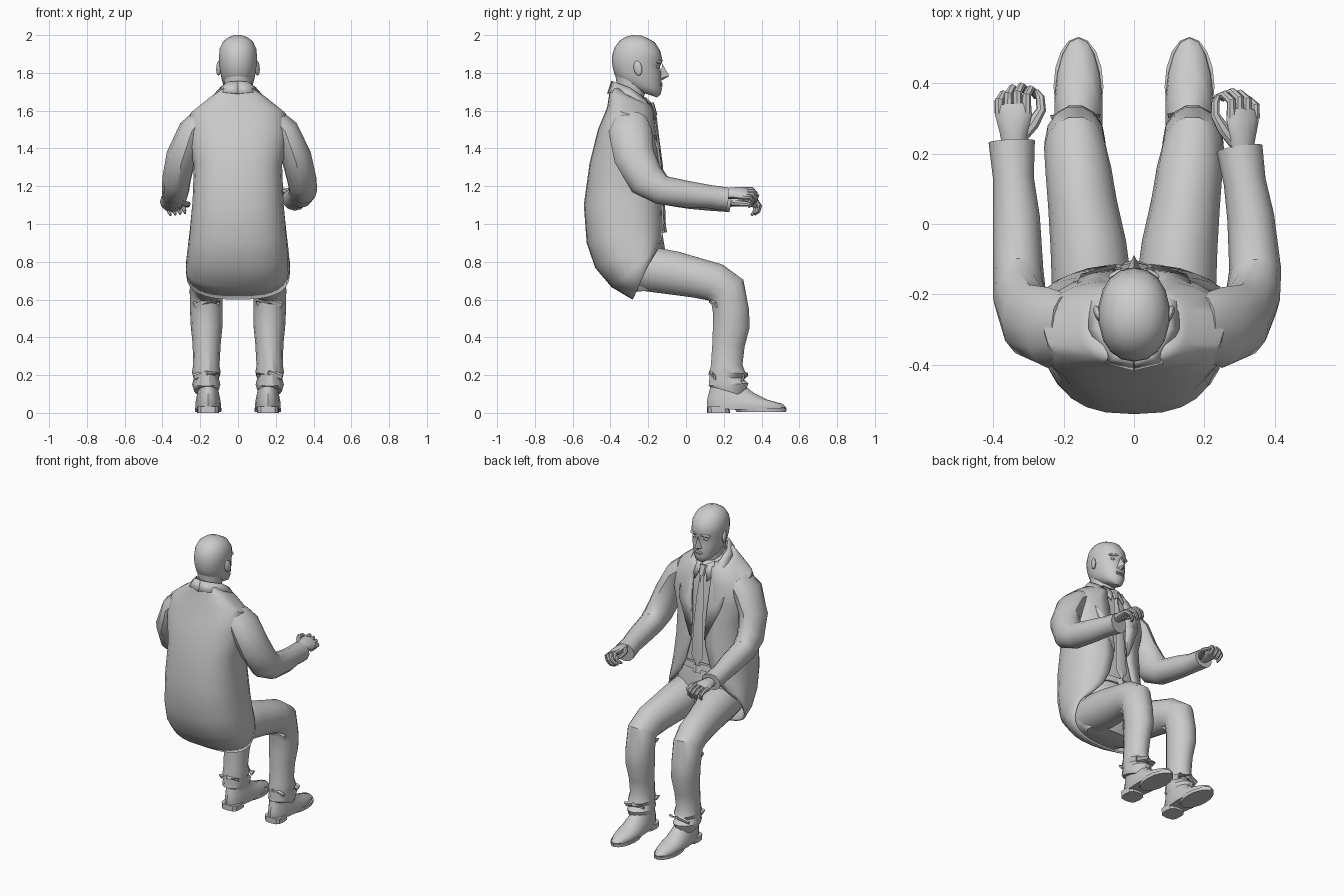
import bpy, bmesh, math
from mathutils import Vector, Matrix

X = Vector((1, 0, 0))


def make(name, verts, faces, mat=None, angle=35, solid=0):
    me = bpy.data.meshes.new(name)
    me.from_pydata([tuple(v) for v in verts], [], faces)
    bm = bmesh.new()
    bm.from_mesh(me)
    if mat:
        bmesh.ops.transform(bm, matrix=mat, verts=bm.verts)
    bmesh.ops.recalc_face_normals(bm, faces=bm.faces)
    bm.to_mesh(me)
    bm.free()
    for p in me.polygons:
        p.use_smooth = True
    me.set_sharp_from_angle(angle=math.radians(angle))
    ob = bpy.data.objects.new(name, me)
    bpy.context.collection.objects.link(ob)
    if solid:
        m = ob.modifiers.new("thickness", 'SOLIDIFY')
        m.thickness, m.offset = solid, 0
    return ob


def loft(name, rings, closed=True, caps=True, **kw):
    n = len(rings[0])
    verts = [p for r in rings for p in r]
    faces = []
    for i in range(len(rings) - 1):
        for j in range(n if closed else n - 1):
            k = (j + 1) % n
            faces.append((i * n + j, i * n + k, (i + 1) * n + k, (i + 1) * n + j))
    if caps and closed:
        faces += [tuple(range(n)), tuple(range(len(verts) - n, len(verts)))]
    return make(name, verts, faces, **kw)


def tube(name, path, n=12, power=2, **kw):
    """Path of (x, y, z, half width, half height)."""
    pts = [Vector(p[:3]) for p in path]
    rings = []
    for i, p in enumerate(pts):
        a = (p - pts[i - 1]).normalized() if i else Vector()
        b = (pts[i + 1] - p).normalized() if i < len(pts) - 1 else Vector()
        t = (a + b).normalized()
        s = (X - t * t.x).normalized()
        u = s.cross(t)
        ring = []
        for j in range(n):
            w = 2 * math.pi * j / n
            ring.append(p + s * path[i][3] * spow(math.cos(w), power) + u * path[i][4] * spow(math.sin(w), power))
        rings.append(ring)
    return loft(name, rings, **kw)


def spow(v, power):
    return math.copysign(abs(v) ** (2 / power), v)


def slices(data, n=16, power=2.0, cx=0, scale=1.0, gaps=None):
    """Cross-sections of (back y, back z, front y, front z, half width)."""
    rings = []
    for i, (yb, zb, yf, zf, rx) in enumerate(data):
        c = Vector((cx, (yb + yf) / 2, (zb + zf) / 2))
        d = Vector((0, (yf - yb) / 2, (zf - zb) / 2))
        w0 = math.asin((gaps[i] / rx) ** (power / 2)) if gaps else 0
        ring = []
        for j in range(n):
            w = w0 + (2 * math.pi - 2 * w0) * j / (n - 1 if gaps else n)
            ring.append(c + scale * (X * rx * spow(math.sin(w), power) + d * spow(math.cos(w), power)))
        rings.append(ring)
    return rings


def ellipsoid(name, loc, size, rot=(0, 0, 0)):
    bpy.ops.mesh.primitive_uv_sphere_add(segments=10, ring_count=7, location=loc, rotation=rot)
    ob = bpy.context.object
    ob.name, ob.scale = name, size
    for p in ob.data.polygons:
        p.use_smooth = True


def flip(path, s):
    return [(s * p[0],) + tuple(p[1:]) for p in path]


# jacket: open-fronted shell
jacket = [(-.39, 1.73, -.20, 1.65, .085), (-.40, 1.69, -.178, 1.61, .15),
          (-.412, 1.615, -.165, 1.53, .25), (-.46, 1.50, -.15, 1.42, .262),
          (-.505, 1.32, -.135, 1.30, .228), (-.535, 1.10, -.125, 1.15, .235),
          (-.52, .90, -.12, 1.02, .25), (-.475, .77, -.12, .94, .262),
          (-.39, .67, -.13, .89, .27), (-.28, .605, -.16, .87, .268)]
gaps = [.05, .06, .065, .06, .05, .055, .09, .13, .18, .21]
loft("jacket", slices(jacket, 25, 2.6, gaps=gaps), closed=False, solid=.012)

# shirt, trouser seat and belt
loft("shirt", slices(jacket[:7], 20, 2.6, scale=.93))
loft("trouser_seat", slices([(-.49, .92, -.13, .98, .20), (-.45, .80, -.11, .86, .215),
                             (-.38, .68, -.11, .74, .21), (-.28, .64, -.16, .65, .17)], 18, 2.4))
loft("belt", slices([(-.49, .95, -.123, 1.01, .21), (-.49, .91, -.118, .97, .21)], 18, 2.4))
tube("buckle", [(0, -.12, 1.0, .03, .012), (0, -.112, .955, .03, .012)], 4)

# shirt collar and tie
loft("shirt_collar", slices([(-.375, 1.75, -.205, 1.66, .076), (-.39, 1.70, -.18, 1.60, .09)], 16), caps=False, solid=.008)
for s in (1, -1):
    make("collar_wing", flip([(.008, -.185, 1.64), (.06, -.215, 1.67), (.075, -.185, 1.60), (.045, -.155, 1.55)], s),
         [(0, 1, 2, 3)], solid=.008)
tube("tie_knot", [(0, -.185, 1.64, .027, .015), (0, -.165, 1.575, .016, .014)], 8)
tube("tie", [(0, -.17, 1.59, .014, .012), (0, -.15, 1.45, .026, .009), (0, -.13, 1.30, .032, .009),
             (0, -.118, 1.06, .042, .009), (0, -.113, 1.0, .004, .006)], 4)

# lapels with the jacket collar around the neck
inner = [(.05, -.122, 1.18), (.058, -.14, 1.38), (.064, -.165, 1.54), (.082, -.215, 1.66), (.09, -.30, 1.72), (.05, -.375, 1.75), (0, -.39, 1.755)]
outer = [(.055, -.12, 1.19), (.15, -.148, 1.40), (.165, -.185, 1.50), (.125, -.225, 1.63), (.125, -.30, 1.68), (.075, -.395, 1.695), (0, -.412, 1.69)]
for s in (1, -1):
    loft("lapel", [flip(inner, s), flip(outer, s)], closed=False, solid=.012, angle=25)

# neck and head
loft("neck", slices([(-.37, 1.60, -.20, 1.57, .075), (-.362, 1.70, -.225, 1.67, .068), (-.375, 1.80, -.20, 1.73, .075)], 14))
head = [(-.23, 1.695, -.152, 1.67, .028), (-.29, 1.72, -.135, 1.685, .058), (-.35, 1.755, -.128, 1.715, .078),
        (-.378, 1.79, -.13, 1.755, .088), (-.388, 1.83, -.13, 1.79, .096), (-.392, 1.865, -.138, 1.832, .10),
        (-.39, 1.90, -.124, 1.862, .102), (-.378, 1.935, -.135, 1.915, .099), (-.352, 1.97, -.165, 1.962, .08),
        (-.32, 1.99, -.205, 1.985, .052), (-.285, 2.0, -.24, 1.998, .018)]
loft("head", slices(head, 18, 2.15), angle=50)
make("nose", [(0, -.126, 1.85), (-.022, -.135, 1.772), (.022, -.135, 1.772), (0, -.088, 1.783), (0, -.125, 1.762)],
     [(0, 1, 3), (0, 3, 2), (1, 4, 3), (4, 2, 3), (0, 2, 4, 1)])
for z in (1.733, 1.743):
    ellipsoid("lip", (0, -.132, z), (.03, .009, .006))
for s in (1, -1):
    ellipsoid("ear", (s * .102, -.255, 1.825), (.012, .024, .04), (.2, 0, s * -.35))
    ellipsoid("brow", (s * .042, -.141, 1.858), (.034, .012, .008), (0, s * .1, s * -.35))
    ellipsoid("eye", (s * .04, -.15, 1.833), (.016, .011, .008))

# sleeves, bent at the elbow
right_arm = [(.19, -.29, 1.555, .06, .09), (.25, -.295, 1.495, .072, .115), (.308, -.275, 1.36, .08, .108),
             (.338, -.21, 1.235, .078, .10), (.345, -.13, 1.18, .074, .078), (.332, .02, 1.155, .067, .07),
             (.315, .12, 1.145, .06, .062), (.300, .215, 1.132, .066, .062)]
left_arm = [(-.19, -.29, 1.555, .06, .09), (-.245, -.295, 1.495, .072, .115), (-.30, -.275, 1.36, .08, .108),
            (-.325, -.21, 1.24, .076, .10), (-.33, -.13, 1.18, .072, .078), (-.335, .02, 1.15, .067, .07),
            (-.343, .13, 1.13, .058, .06), (-.348, .235, 1.118, .066, .055)]
tube("right_sleeve", right_arm, 12)
tube("left_sleeve", left_arm, 12)

# hands, half curled, each rolled and placed at the wrist
for side, s, loc, roll in (("right", 1, (.307, .215, 1.16), 30), ("left", -1, (-.342, .23, 1.115), 8)):
    m = Matrix.Translation(loc) @ Matrix.Rotation(math.radians(s * roll), 4, 'Y')
    tube(side + "_palm", flip([(0, -.03, 0, .03, .026), (0, .03, .004, .04, .027),
                               (0, .08, .004, .053, .025), (.002, .11, 0, .05, .02)], s), 12, mat=m)
    for i in range(4):
        fx, ln = -.037 + .026 * i, (0, .008, .003, -.014)[i]
        tube(side + "_finger", flip([(fx, .085, .004, .014, .015), (fx, .135 + ln, .004, .0135, .014),
                                     (fx - .008, .153 + ln, -.022, .012, .012), (fx - .014, .145 + ln, -.052, .011, .011),
                                     (fx - .016, .13 + ln, -.066, .006, .007)], s), 8, mat=m)
    tube(side + "_thumb", flip([(-.02, .01, -.006, .014, .016), (-.052, .055, -.014, .019, .017),
                                (-.076, .095, -.02, .014, .013), (-.072, .13, -.026, .013, .012),
                                (-.06, .15, -.03, .006, .006)], s), 8, mat=m)

# trouser legs with folds, and shoes
leg = [(.11, -.38, .775, .10, .10), (.118, -.20, .762, .115, .122), (.13, -.06, .74, .108, .118),
       (.147, .06, .714, .098, .108), (.158, .15, .692, .094, .105), (.168, .218, .648, .088, .105),
       (.168, .238, .54, .086, .098), (.166, .24, .46, .084, .10), (.166, .225, .36, .074, .088),
       (.168, .215, .25, .07, .086), (.168, .222, .215, .076, .098), (.168, .21, .185, .066, .088),
       (.168, .225, .15, .075, .108), (.168, .215, .115, .064, .098)]
for side, s in (("right", 1), ("left", -1)):
    tube(side + "_trouser_leg", flip(leg, s), 14, angle=30)
    # loose cloth folds at knee and ankle
    for y, z, w, h in ((.16, .58, .07, .03), (.15, .20, .062, .02), (.30, .19, .055, .018)):
        tube("trouser_fold", flip([(.10, y, z, .02, .008), (.165, y - .012 if y < .25 else y + .012, z + .012, w * .3, h),
                                   (.232, y, z - .01, .02, .006)], s), 6)
    cx = s * .158
    shoe = [(.115, .022, .525, .012, .066), (.112, .045, .53, .028, .069), (.112, .07, .51, .048, .067),
            (.118, .095, .43, .07, .062), (.125, .12, .36, .105, .056), (.13, .15, .31, .145, .05)]
    loft(side + "_shoe", slices(shoe, 18, 2.1, cx))
    loft(side + "_heel", slices([(.112, 0, .235, 0, .058), (.112, .035, .225, .035, .06)], 12, 3, cx))
    loft(side + "_sole", slices([(.27, .004, .53, .004, .069), (.25, .03, .532, .022, .071)], 16, 2, cx))
